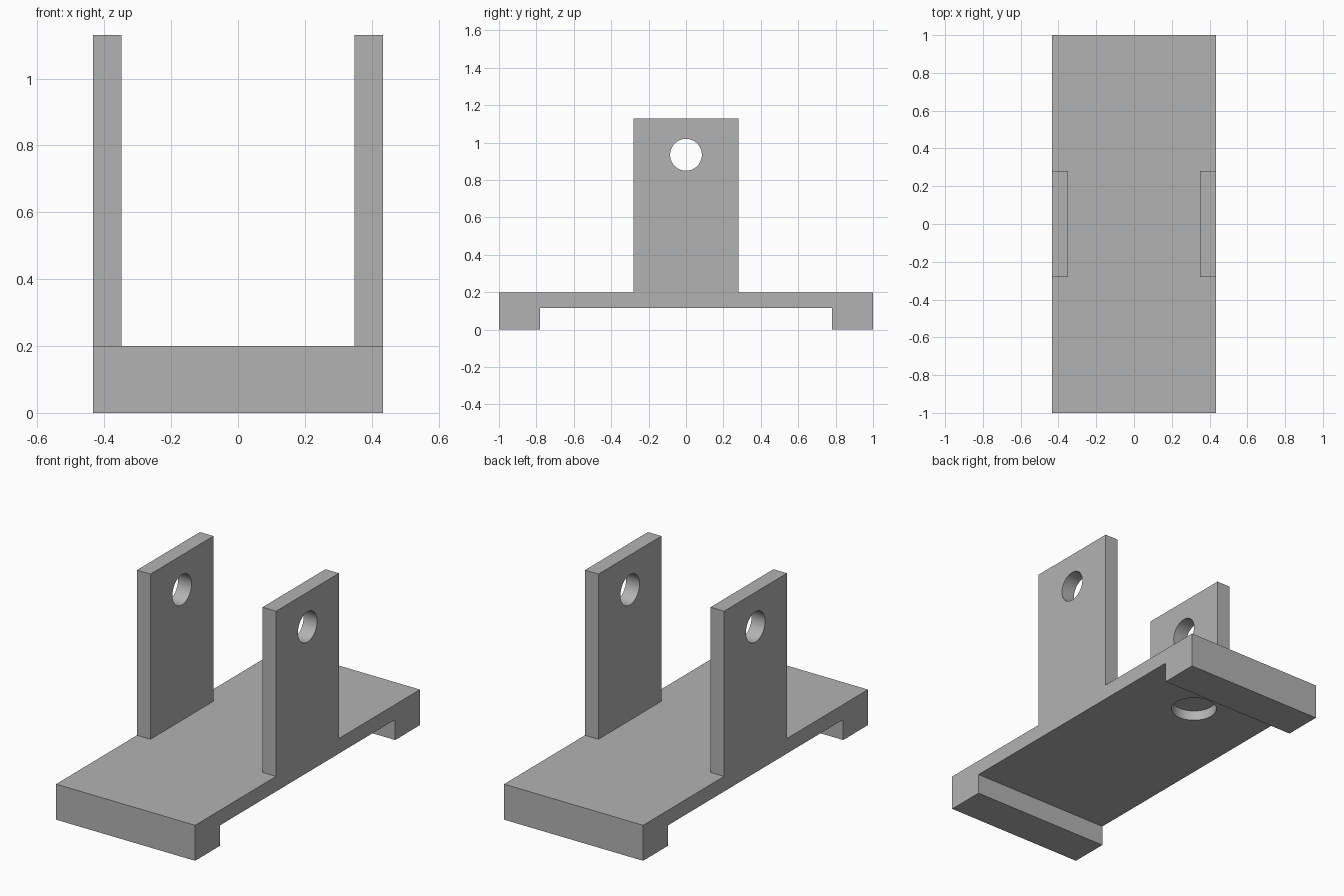
import bpy
import bmesh
from mathutils import Matrix

cube = bpy.data.objects.get("Cube")
if cube:
    bpy.data.objects.remove(cube, do_unlink=True)

HALF_W, LUG_T = 0.433, 0.084
TOP, UNDER, LUG_TOP = 0.2, 0.115, 1.13

grey = bpy.data.materials.new("plain grey")
grey.use_nodes = True
colour = (0.45, 0.45, 0.45, 1)
grey.diffuse_color = colour
grey.node_tree.nodes["Principled BSDF"].inputs["Base Color"].default_value = colour


def finish(name, bm):
    bmesh.ops.recalc_face_normals(bm, faces=bm.faces)
    mesh = bpy.data.meshes.new(name)
    bm.to_mesh(mesh)
    bm.free()
    mesh.materials.append(grey)
    obj = bpy.data.objects.new(name, mesh)
    bpy.context.collection.objects.link(obj)
    return obj


def extrude_x(name, profile, x0, x1):
    """Extrude a (y, z) outline from x0 to x1."""
    bm = bmesh.new()
    face = bm.faces.new([bm.verts.new((x0, y, z)) for y, z in profile])
    new = bmesh.ops.extrude_face_region(bm, geom=[face])["geom"]
    moved = [v for v in new if isinstance(v, bmesh.types.BMVert)]
    bmesh.ops.translate(bm, verts=moved, vec=(x1 - x0, 0, 0))
    return finish(name, bm)


def cylinder(name, radius, depth, centre, axis):
    turn = Matrix.Rotation(1.570796, 4, "Y") if axis == "X" else Matrix()
    bm = bmesh.new()
    bmesh.ops.create_cone(bm, cap_ends=True, segments=64, radius1=radius, radius2=radius,
                          depth=depth, matrix=Matrix.Translation(centre) @ turn)
    return finish(name, bm)


def cut(obj, cutter):
    mod = obj.modifiers.new("hole", "BOOLEAN")
    mod.operation = "DIFFERENCE"
    mod.solver = "EXACT"
    mod.object = cutter
    bpy.ops.object.select_all(action="DESELECT")
    bpy.context.view_layer.objects.active = obj
    obj.select_set(True)
    bpy.ops.object.modifier_apply(modifier=mod.name)
    bpy.ops.object.shade_smooth_by_angle()


# Base plate with a foot across each end
half = [(0.78, UNDER), (0.78, 0), (1, 0), (1, TOP)]
base = extrude_x("base_plate", half + [(-y, z) for y, z in reversed(half)], -HALF_W, HALF_W)

# Blind round pocket under the plate, towards the back
pocket = cylinder("pocket_cutter", 0.12, 0.114, (0, 0.5, UNDER), "Z")
cut(base, pocket)

# Upright lugs, one on each long edge, drilled for a pin
pin = cylinder("pin_cutter", 0.085, 1.2, (0, 0, 0.935), "X")
lug = [(-0.28, TOP), (0.28, TOP), (0.28, LUG_TOP), (-0.28, LUG_TOP)]
for side, sign in (("left", 1), ("right", -1)):
    cut(extrude_x(side + "_lug", lug, sign * (HALF_W - LUG_T), sign * HALF_W), pin)

for helper in (pocket, pin):
    bpy.data.objects.remove(helper, do_unlink=True)
